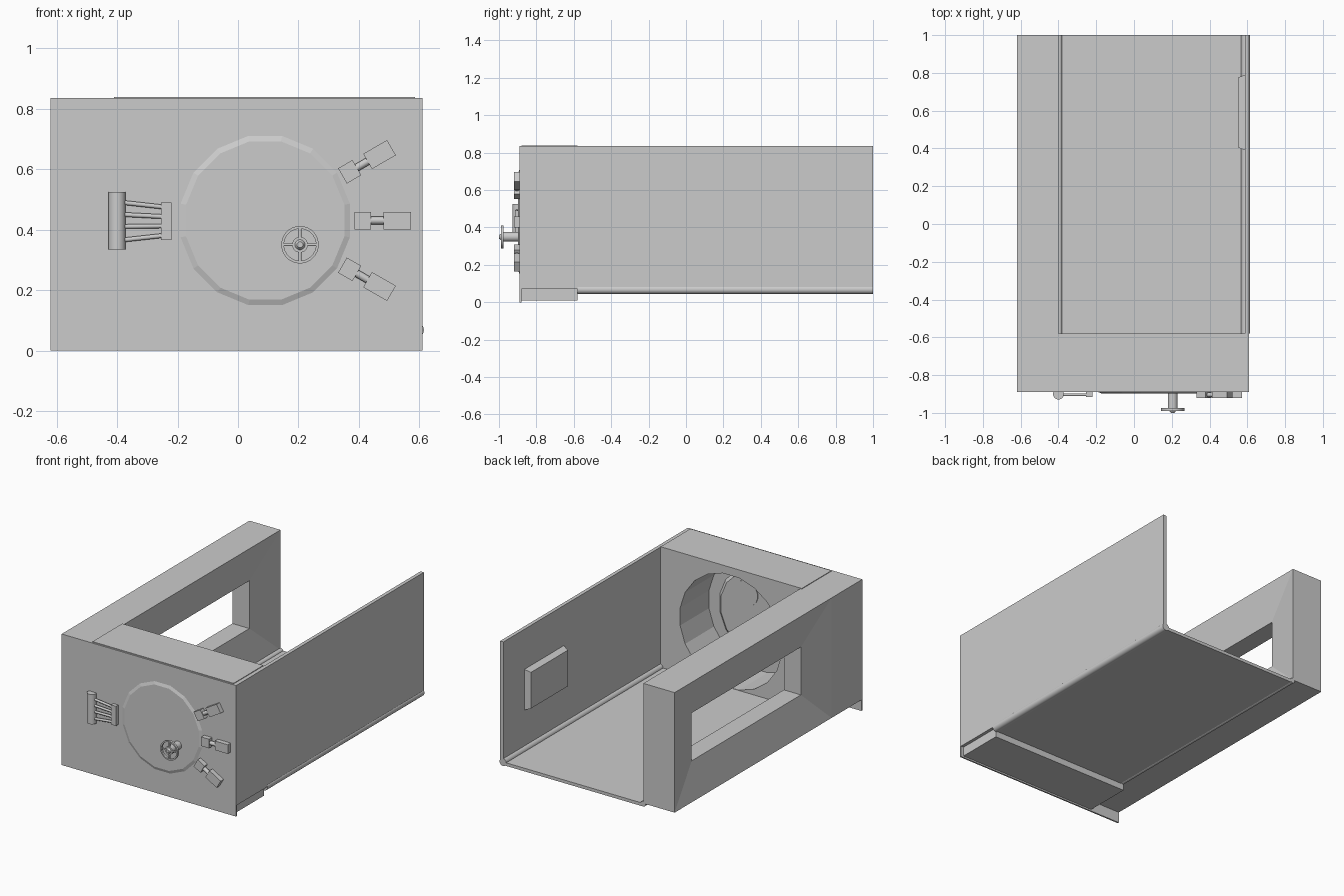
import bpy, bmesh, math
from mathutils import Matrix, Vector

if "Cube" in bpy.data.objects:
    bpy.data.objects.remove(bpy.data.objects["Cube"])

grey = bpy.data.materials.new("light_grey")
grey.diffuse_color = (0.6, 0.6, 0.6, 1)
grey.use_nodes = True
grey.node_tree.nodes["Principled BSDF"].inputs["Base Color"].default_value = grey.diffuse_color


def finish(name, bm):
    bmesh.ops.recalc_face_normals(bm, faces=bm.faces[:])
    me = bpy.data.meshes.new(name)
    bm.to_mesh(me)
    bm.free()
    me.materials.append(grey)
    ob = bpy.data.objects.new(name, me)
    bpy.context.collection.objects.link(ob)
    return ob


def box(name, x0, x1, y0, y1, z0, z1):
    bm = bmesh.new()
    size = Matrix.Diagonal((x1 - x0, y1 - y0, z1 - z0, 1))
    centre = Matrix.Translation(((x0 + x1) / 2, (y0 + y1) / 2, (z0 + z1) / 2))
    bmesh.ops.create_cube(bm, size=1, matrix=centre @ size)
    return finish(name, bm)


def rod(name, a, b, r, r2=None, sides=16, smooth=True):
    """Cylinder or cone between two points, with flat sides facing the axes."""
    a, b = Vector(a), Vector(b)
    bm = bmesh.new()
    turn = (b - a).to_track_quat('Z', 'Y').to_matrix().to_4x4()
    spin = Matrix.Rotation(math.pi / sides, 4, 'Z')
    bmesh.ops.create_cone(bm, cap_ends=True, segments=sides, radius1=r,
                          radius2=r if r2 is None else r2, depth=(b - a).length,
                          matrix=Matrix.Translation((a + b) / 2) @ turn @ spin)
    if smooth:
        for f in bm.faces:
            f.smooth = len(f.verts) == 4
    return finish(name, bm)


def cut(ob, cutter):
    m = ob.modifiers.new("cut", 'BOOLEAN')
    m.operation, m.solver, m.object = 'DIFFERENCE', 'EXACT', cutter
    cutter.hide_render = True
    cutter.hide_set(True)


# Front block with a round chamber open to the back
CX, CZ = 0.09, 0.43
block = box("front_block", -0.62, 0.605, -0.88, -0.58, 0.07, 0.835)
cut(block, rod("chamber_cutter", (CX, -0.87, CZ), (CX, -0.5, CZ), 0.362, sides=20, smooth=False))
box("front_plate", -0.62, 0.61, -0.89, -0.88, 0, 0.835)
box("front_sill", -0.405, 0.59, -0.88, -0.58, 0.01, 0.07)
box("top_cover", -0.41, 0.585, -0.88, -0.58, 0.835, 0.839)

# Round door, bevelled on both sides
rod("door_front", (CX, -0.889, CZ), (CX, -0.897, CZ), 0.288, 0.267, 16, False)
rod("door_back", (CX, -0.871, CZ), (CX, -0.855, CZ), 0.288, 0.267, 16, False)
rod("door_port", (0.17, -0.856, 0.55), (0.17, -0.85, 0.55), 0.08)

# Left wall: rectangular loops sloping in to a window from both sides
bm = bmesh.new()
big, hole = (-0.58, 1.0, 0.07, 0.835), (-0.35, 0.75, 0.29, 0.595)
loops = []
for x, (y0, y1, z0, z1) in ((-0.62, big), (-0.565, hole), (-0.445, hole), (-0.40, big)):
    loops.append([bm.verts.new((x, y, z)) for y, z in ((y0, z0), (y1, z0), (y1, z1), (y0, z1))])
for i in range(4):
    p, q = loops[i], loops[(i + 1) % 4]
    for k in range(4):
        n = (k + 1) % 4
        bm.faces.new((p[k], p[n], q[n], q[k]))
finish("left_window_wall", bm)

# Floor, right wall and the rods along the lower edges
box("floor", -0.385, 0.59, -0.58, 1.0, 0.05, 0.07)
box("right_wall", 0.587, 0.61, -0.885, 1.0, 0.07, 0.835)
rod("right_hinge_rod", (0.591, -0.58, 0.068), (0.591, 1, 0.068), 0.024)
rod("left_edge_rod", (-0.397, -0.58, 0.066), (-0.397, 1, 0.066), 0.017)

# Bevelled pad inside the right wall
bm = bmesh.new()
rings = [[bm.verts.new((x, y, z)) for y, z in
          ((0.39 + d, 0.32 + d), (0.79 - d, 0.32 + d), (0.79 - d, 0.58 - d), (0.39 + d, 0.58 - d))]
         for x, d in ((0.588, 0), (0.55, 0.015))]
bm.faces.new(rings[0])
bm.faces.new(rings[1])
for k in range(4):
    n = (k + 1) % 4
    bm.faces.new((rings[0][k], rings[0][n], rings[1][n], rings[1][k]))
finish("wall_pad", bm)

# Door hinge with four struts
rod("hinge_post", (-0.4, -0.9, 0.335), (-0.4, -0.9, 0.525), 0.029)
box("hinge_bracket", -0.255, -0.22, -0.915, -0.885, 0.365, 0.49)
for z0, z1 in ((0.49, 0.475), (0.45, 0.443), (0.41, 0.412), (0.365, 0.38)):
    rod("hinge_strut", (-0.385, -0.904, z0), (-0.25, -0.904, z1), 0.008, sides=8)

# Three latches set around the door
for deg in (-30, 0, 30):
    place = Matrix.Translation((CX, 0, CZ)) @ Matrix.Rotation(math.radians(-deg), 4, 'Y')
    for part in (box("latch_catch", 0.295, 0.35, -0.92, -0.885, -0.029, 0.029),
                 box("latch_handle", 0.391, 0.482, -0.92, -0.885, -0.029, 0.029),
                 rod("latch_rod", (0.34, -0.904, 0), (0.40, -0.904, 0), 0.013, sides=12)):
        part.data.transform(place)

# Handwheel: shaft, rim, spokes and hub
WX, WZ = 0.205, 0.35
rod("wheel_shaft", (WX, -0.89, WZ), (WX, -0.975, WZ), 0.026)
rim = rod("wheel_rim", (WX, -0.975, WZ), (WX, -0.989, WZ), 0.062, sides=24)
cut(rim, rod("rim_cutter", (WX, -0.95, WZ), (WX, -1.02, WZ), 0.053, sides=24))
for dx, dz in ((0.056, 0), (0, 0.056)):
    rod("wheel_spoke", (WX - dx, -0.982, WZ - dz), (WX + dx, -0.982, WZ + dz), 0.005, sides=8)
rod("wheel_hub", (WX, -0.97, WZ), (WX, -0.99, WZ), 0.026)
rod("wheel_cap", (WX, -0.99, WZ), (WX, -1.0, WZ), 0.017, 0.01)
